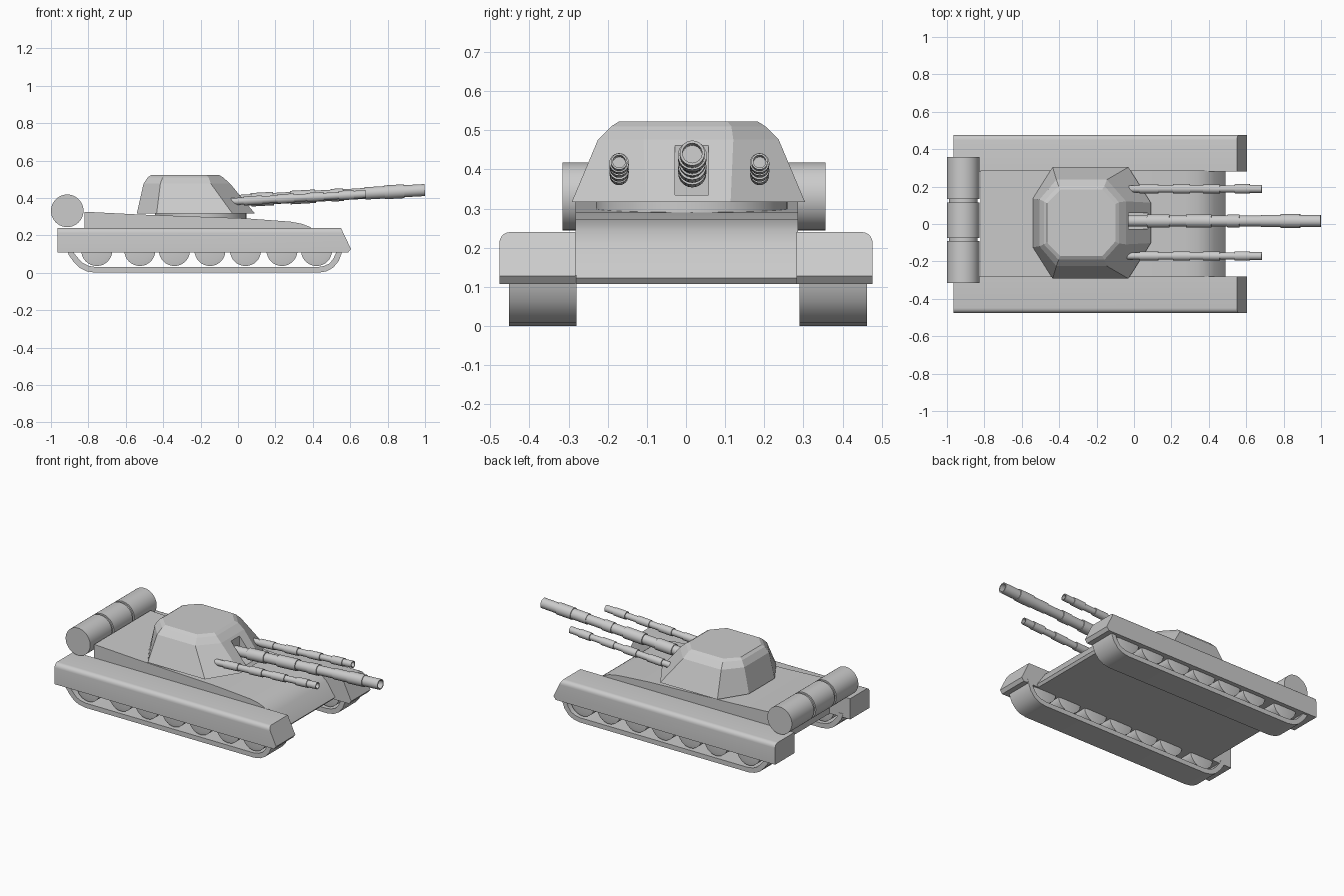
import bpy, bmesh, math
from mathutils import Matrix, Vector

if "Cube" in bpy.data.objects:
    bpy.data.objects.remove(bpy.data.objects["Cube"])


def finish(name, bm, smooth=True):
    bmesh.ops.recalc_face_normals(bm, faces=bm.faces)
    me = bpy.data.meshes.new(name)
    bm.to_mesh(me)
    bm.free()
    ob = bpy.data.objects.new(name, me)
    bpy.context.collection.objects.link(ob)
    if smooth:
        bpy.ops.object.select_all(action='DESELECT')
        ob.select_set(True)
        bpy.context.view_layer.objects.active = ob
        bpy.ops.object.shade_smooth_by_angle(angle=math.radians(30))
    return ob


def prism(pts, y0, y1):
    """Side profile (x, z) pushed along y."""
    bm = bmesh.new()
    face = bm.faces.new([bm.verts.new((x, y0, z)) for x, z in pts])
    ext = bmesh.ops.extrude_face_region(bm, geom=[face], use_keep_orig=True)
    for v in ext['geom']:
        if isinstance(v, bmesh.types.BMVert):
            v.co.y = y1
    return bm


def loft(rings, cap=True):
    bm = bmesh.new()
    vs = [[bm.verts.new(p) for p in r] for r in rings]
    n = len(rings[0])
    for a, b in zip(vs, vs[1:]):
        for i in range(n):
            bm.faces.new((a[i], a[(i + 1) % n], b[(i + 1) % n], b[i]))
    if cap:
        bm.faces.new(vs[0][::-1])
        bm.faces.new(vs[-1])
    return bm


def lathe(profile, n, axis):
    """Profile of (distance along axis, radius)."""
    rot = Vector((0, 0, 1)).rotation_difference(Vector(axis)).to_matrix()
    ang = [2 * math.pi * i / n for i in range(n)]
    return loft([[rot @ Vector((r * math.cos(a), r * math.sin(a), d)) for a in ang]
                 for d, r in profile])


# hull
finish("hull", prism([(-.82, .107), (-.82, .326), (-.52, .311), (.05, .29), (.28, .273),
                      (.34, .262), (.385, .245), (.43, .21), (.49, .122), (.478, .107)],
                     -.283, .286))

TRACK_OUT = [(-.917, .13), (-.905, .095), (-.88, .06), (-.845, .025), (-.81, .008), (-.765, 0),
             (.43, 0), (.475, .008), (.51, .028), (.538, .062), (.553, .1), (.56, .13)]
TRACK_IN = [(.53, .13), (.524, .105), (.51, .076), (.49, .05), (.46, .036), (.425, .03),
            (-.76, .03), (-.8, .037), (-.828, .051), (-.855, .078), (-.877, .105), (-.887, .13)]

for side, s in (("left", 1), ("right", -1)):
    # fender with rounded outer top edge
    bm = prism([(-.965, .107), (-.965, .24), (.55, .24), (.604, .127), (.588, .107)],
               s * .282, s * .477)
    edge = [e for e in bm.edges if all(v.co.z > .23 and abs(v.co.y) > .4 for v in e.verts)]
    bmesh.ops.bevel(bm, geom=edge, offset=.028, segments=5, profile=.5, affect='EDGES')
    finish(side + "_fender", bm)
    # track belt and road wheels
    finish(side + "_track", prism(TRACK_OUT + TRACK_IN, s * .285 + .005, s * .457 + .005))
    for i, x in enumerate((-.755, -.525, -.34, -.15, .04, .235, .42)):
        bm = lathe([(-.074, .06), (-.07, .083), (.07, .083), (.074, .06)], 32, (0, 1, 0))
        bmesh.ops.translate(bm, verts=bm.verts, vec=(x, s * .371 + .005, .119))
        finish(f"{side}_wheel_{i + 1}", bm)

# fuel drums across the back, with narrower joints
bm = lathe([(-.315, .087), (-.092, .087), (-.092, .077), (-.075, .077), (-.075, .087),
            (.115, .087), (.115, .077), (.134, .077), (.134, .087), (.357, .087)], 40, (0, 1, 0))
bmesh.ops.translate(bm, verts=bm.verts, vec=(-.913, 0, .331))
finish("rear_drums", bm)

# turret ring
bm = lathe([(.27, .245), (.325, .245)], 48, (0, 0, 1))
bmesh.ops.translate(bm, verts=bm.verts, vec=(-.2, .015, 0))
finish("turret_ring", bm)


# turret: stacked eight-sided rings (z, half outline from back to front)
def octagon(z, half):
    return ([(x, y + .006, z) for x, y in half] +
            [(x, .006 - y, z) for x, y in reversed(half)])


turret = finish("turret", loft([
    octagon(.317, [(-.541, .13), (-.435, .298), (-.03, .298), (.09, .108)]),
    octagon(.476, [(-.505, .125), (-.415, .231), (-.145, .231), (-.042, .115)]),
    octagon(.51, [(-.482, .115), (-.403, .197), (-.158, .197), (-.08, .11)]),
    octagon(.522, [(-.465, .105), (-.393, .178), (-.17, .178), (-.1, .1)])]), smooth=False)

# gun slot in the turret front
slot = finish("slot_cutter", prism([(-.03, .335), (.2, .335), (.2, .465), (-.03, .465)],
                                   -.028, .058), smooth=False)
slot.hide_render = True
slot.hide_viewport = True
mod = turret.modifiers.new("slot", 'BOOLEAN')
mod.object = slot
mod.operation = 'DIFFERENCE'
mod.solver = 'EXACT'


# guns: stepped tubes, slightly raised, with hollow muzzles
def gun(name, y, z, start, sections, bore, depth):
    prof, d = [(start, sections[0][1])], start
    for end, r in sections:
        if r != prof[-1][1]:
            prof.append((d, r))
        prof.append((end, r))
        d = end
    prof += [(d, bore), (d - depth, bore)]
    bm = lathe(prof, 24, (1, 0, 0))
    tilt = Matrix.Rotation(-math.atan(.056), 4, 'Y')
    bmesh.ops.transform(bm, matrix=Matrix.Translation((0, y, z)) @ tilt, verts=bm.verts)
    finish(name, bm)


gun("main_gun", .016, .386, -.06,
    [(.07, .03), (.19, .036), (.28, .03), (.415, .036), (.5, .03), (.565, .034), (.68, .029),
     (.785, .033), (.89, .037), (1.0, .032)], .025, .1)
for side, y in (("left", .188), ("right", -.171)):
    gun(side + "_gun", y, .382, -.13,
        [(.03, .019), (.13, .024), (.21, .02), (.3, .025), (.37, .02), (.46, .024),
         (.54, .019), (.62, .025), (.685, .021)], .016, .08)
